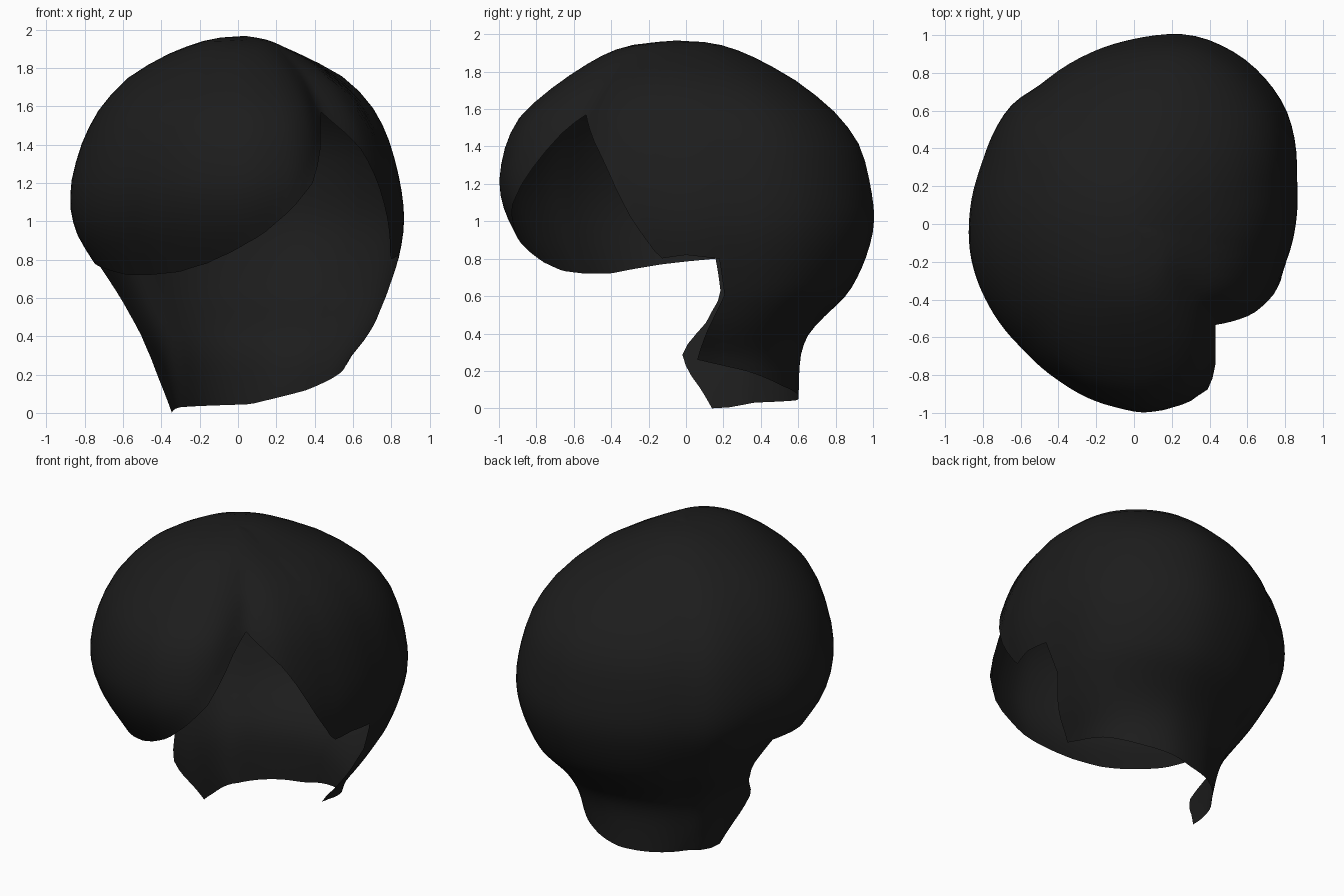
import bpy, bmesh, math

if "Cube" in bpy.data.objects:
    bpy.data.objects.remove(bpy.data.objects["Cube"])


def lerp_table(table, x):
    """Piecewise linear lookup in a list of (key, value) pairs."""
    if x <= table[0][0]:
        return table[0][1]
    for (a, va), (b, vb) in zip(table, table[1:]):
        if x <= b:
            return va + (vb - va) * (x - a) / (b - a)
    return table[-1][1]


# Heights of the profile, and the reach of each side at those heights
Z = [1.975, 1.945, 1.88, 1.75, 1.57, 1.4, 1.2, 1.05, .92, .77, .61, .47, .39, .28, 0]
RIGHT = [0, .16, .31, .58, .73, .80, .85, .87, .865, .83, .78, .72, .67, .58, .46]
BACK = [0, .2, .37, .6, .81, .935, .975, 1, .99, .94, .86, .7, .63, .6, .595]
LEFT = [0, .18, .36, .59, .74, .82, .875, .875, .84, .74, .64, .55, .5, .45, .35]
FRONT = [0, .32, .47, .67, .89, .965, 1, .965, .9, .79, .7, .6, .5, .45, .35]
SIDES = [[v / max(p) for v in p] for p in (RIGHT, BACK, LEFT, FRONT)]

# Widest outline seen from above: angle, radius
OUTLINE = [(0, .86), (15, .895), (30, .98), (38, 1.02), (48, 1.045), (57, 1.06), (70, 1.06),
           (76, 1.045), (90, .985), (105, .94), (125, .89), (135, .915), (146, .895), (158, .87),
           (177, .875), (193, .885), (212, .89), (228, .895), (244, .93), (263, .985),
           (274, 1.015), (288, 1.0), (296, .95), (303, .86), (309, .79), (318, .825), (325, .845),
           (346, .835), (360, .86)]

# Hairline of the cap: angle, height (swept fringe, notch at the parting, temple)
RIM = [(0, .82), (12, .8), (168, .8), (180, .785), (190, .77), (200, .75), (215, .72),
       (230, .72), (245, .735), (258, .78), (268, .84), (278, .93), (286, 1.05), (294, 1.2),
       (300, 1.38), (304, 1.5), (309, 1.57), (318, 1.46), (325, 1.36), (330, 1.25),
       (340, 1.0), (350, .8), (360, .82)]

# Side edges of the nape: height, angle
EDGE_R = [(0, 5), (.26, 6), (.4, 9), (.6, 15), (.8, 12)]
EDGE_L = [(0, 158), (.1, 168), (.2, 179), (.3, 183), (.45, 169), (.6, 163), (.8, 168)]
# Bottom of the nape, from right to left
HEM = [(0, .26), (.15, .2), (.3, .12), (.5, .045), (.8, .03), (.92, .005), (1, 0)]

INDEX_OF = sorted((z, i) for i, z in enumerate(Z))


def surface(angle, t):
    """Point on the hair at an angle in degrees and a profile position t."""
    a = math.radians(angle)
    i = min(int(t), len(Z) - 2)
    f = t - i
    reach = [p[i] + (p[i + 1] - p[i]) * f for p in SIDES]
    c, s = math.cos(a), math.sin(a)
    k = c * c * reach[0 if c > 0 else 2] + s * s * reach[1 if s > 0 else 3]
    # The crown is a plain oval; the parting and lobes grow in below it
    oval = 1 / math.hypot(c / .87, s)
    w = min(1, max(0, (t - .8) / 3.2))
    w = w * w * (3 - 2 * w)
    r = k * (oval + (lerp_table(OUTLINE, angle % 360) - oval) * w)
    return (r * c, r * s, Z[i] + (Z[i + 1] - Z[i]) * f)


def add_grid(bm, columns):
    """Skin neighbouring columns of points with quads."""
    cols = [[bm.verts.new(p) for p in col] for col in columns]
    for a, b in zip(cols, cols[1:]):
        for j in range(len(a) - 1):
            bm.faces.new((a[j], a[j + 1], b[j + 1], b[j]))


bm = bmesh.new()

# Cap with the swept fringe; its back columns match those of the nape
cap_angles = [12 + 4 * i for i in range(40)] + [168 + 3 * i for i in range(69)]
cap = []
for ang in cap_angles:
    end = lerp_table(INDEX_OF, lerp_table(RIM, ang % 360))
    cap.append([surface(ang, end * j / 18) for j in range(19)])
add_grid(bm, cap)

# Nape, hanging from the back of the cap
nape = []
for i in range(40):
    u = i / 39
    hem = lerp_table(HEM, u)
    col = []
    for j in range(15):
        z = .8 + (hem - .8) * j / 14
        ang = lerp_table(EDGE_R, z) * (1 - u) + lerp_table(EDGE_L, z) * u
        col.append(surface(ang, lerp_table(INDEX_OF, z)))
    nape.append(col)
add_grid(bm, nape)

bmesh.ops.remove_doubles(bm, verts=bm.verts, dist=.0005)
bmesh.ops.dissolve_degenerate(bm, edges=bm.edges, dist=.0001)

# Soften the shell, leaving the open edges in place
inner = [v for v in bm.verts if not v.is_boundary]
for _ in range(3):
    bmesh.ops.smooth_vert(bm, verts=inner, factor=.4, use_axis_x=True, use_axis_y=True,
                          use_axis_z=True)
bmesh.ops.recalc_face_normals(bm, faces=bm.faces)
top = max(bm.faces, key=lambda f: f.calc_center_median().z)
if top.normal.z < 0:
    bmesh.ops.reverse_faces(bm, faces=bm.faces)

mesh = bpy.data.meshes.new("hair")
bm.to_mesh(mesh)
bm.free()
mat = bpy.data.materials.new("near_black")
mat.diffuse_color = (.012, .012, .012, 1)
mat.use_nodes = True
mat.node_tree.nodes["Principled BSDF"].inputs["Base Color"].default_value = mat.diffuse_color
mesh.materials.append(mat)
hair = bpy.data.objects.new("hair", mesh)
bpy.context.collection.objects.link(hair)
bpy.context.view_layer.objects.active = hair
hair.select_set(True)
bpy.ops.object.shade_smooth_by_angle(angle=math.radians(50))
